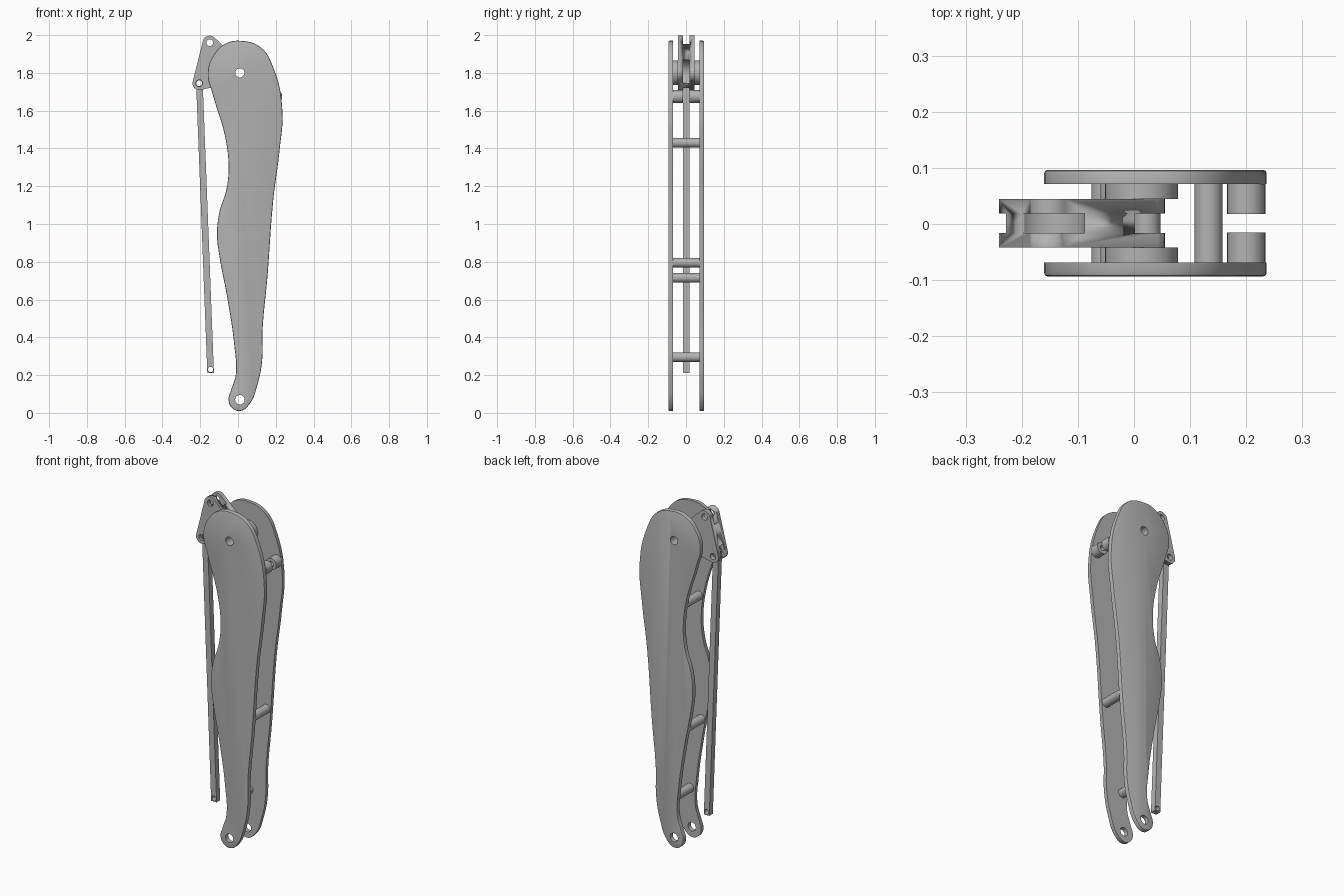
import bpy, bmesh
from math import sin, cos, pi, radians

cube = bpy.data.objects.get("Cube")
if cube:
    bpy.data.objects.remove(cube, do_unlink=True)

grey = bpy.data.materials.new("plain grey")
grey.use_nodes = True
grey.diffuse_color = (0.45, 0.45, 0.45, 1)
grey.node_tree.nodes["Principled BSDF"].inputs["Base Color"].default_value = (0.45, 0.45, 0.45, 1)


def arc(x, z, r, start=0, end=360, n=32):
    """Points on an arc; a full circle leaves out the repeated point."""
    steps = n if end - start == 360 else n - 1
    return [(x + r * cos(radians(start + (end - start) * i / steps)),
             z + r * sin(radians(start + (end - start) * i / steps))) for i in range(n)]


def slab(name, outline, y0, y1, holes=(), smooth=False, round_y=None):
    """Extrude an XZ outline with round holes from y0 to y1."""
    cu = bpy.data.curves.new(name, 'CURVE')
    cu.dimensions, cu.fill_mode, cu.resolution_u = '2D', 'BOTH', 6
    cu.extrude = (y1 - y0) / 2
    for i, pts in enumerate([outline] + [arc(*h) for h in holes]):
        if smooth and i == 0:
            sp = cu.splines.new('BEZIER')
            sp.bezier_points.add(len(pts) - 1)
            for bp, (x, z) in zip(sp.bezier_points, pts):
                bp.co = (x, z, 0)
                bp.handle_left_type = bp.handle_right_type = 'AUTO'
        else:
            sp = cu.splines.new('POLY')
            sp.points.add(len(pts) - 1)
            for p, (x, z) in zip(sp.points, pts):
                p.co = (x, z, 0, 1)
        sp.use_cyclic_u = True
    ob = bpy.data.objects.new(name, cu)
    bpy.context.collection.objects.link(ob)
    ob.rotation_euler.x = pi / 2
    ob.location.y = (y0 + y1) / 2
    bpy.ops.object.select_all(action='DESELECT')
    ob.select_set(True)
    bpy.context.view_layer.objects.active = ob
    bpy.ops.object.convert(target='MESH')
    ob = bpy.context.view_layer.objects.active
    bpy.ops.object.transform_apply(location=True, rotation=True, scale=True)
    bm = bmesh.new()
    bm.from_mesh(ob.data)
    bmesh.ops.remove_doubles(bm, verts=bm.verts, dist=0.0002)
    caps = [e for e in bm.edges if abs(e.verts[0].co.y - e.verts[1].co.y) < 1e-5]
    bmesh.ops.dissolve_limit(bm, angle_limit=0.02, verts=[], edges=caps)
    bmesh.ops.recalc_face_normals(bm, faces=bm.faces)
    if round_y is not None:
        def on_rim(e):
            near_hole = any((v.co.x - x) ** 2 + (v.co.z - z) ** 2 < (r * 1.2) ** 2
                            for v in e.verts for x, z, r in holes)
            return (all(abs(v.co.y - round_y) < 1e-4 for v in e.verts)
                    and not near_hole and e.calc_face_angle(0) > 1)
        bmesh.ops.bevel(bm, geom=[e for e in bm.edges if on_rim(e)], offset=0.006,
                        segments=2, profile=0.5, affect='EDGES')
    bm.to_mesh(ob.data)
    bm.free()
    ob.name = name
    ob.data.materials.clear()
    ob.data.materials.append(grey)
    bpy.ops.object.shade_smooth_by_angle(angle=radians(30))
    return ob


MID = 0.0015            # centre of the thickness
INNER, OUTER = 0.07, 0.095
PIVOT = (0.01, 1.8)
TOP = (-0.15, 1.96)
LEFT = (-0.205, 1.745)
FOOT = (-0.145, 0.23)

# Two matching side plates
profile = [(0.01, 1.97), (0.12, 1.935), (0.19, 1.82), (0.235, 1.6), (0.22, 1.39),
           (0.187, 1.13), (0.155, 0.71), (0.13, 0.44), (0.128, 0.28), (0.103, 0.15),
           (0.06, 0.045), (0.01, 0.01), (-0.035, 0.03), (-0.05, 0.07), (-0.035, 0.125),
           (-0.012, 0.2), (-0.02, 0.36), (-0.055, 0.6), (-0.1, 0.84), (-0.111, 0.94),
           (-0.098, 1.065), (-0.062, 1.18), (-0.05, 1.31), (-0.07, 1.47),
           (-0.135, 1.69), (-0.16, 1.8), (-0.125, 1.9), (-0.065, 1.955)]
plate_holes = [(*PIVOT, 0.024), (0.01, 0.07, 0.025)]
for side, label in ((-1, "front"), (1, "back")):
    ys = sorted((MID + side * INNER, MID + side * OUTER))
    slab(label + "_plate", profile, *ys, plate_holes, True, MID + side * OUTER)
    # Pivot boss and short hollow stud on the inside of each plate
    ys = sorted((MID + side * 0.0435, MID + side * INNER))
    slab(label + "_pivot_boss", arc(0.013, 1.8, 0.065), *ys, [(*PIVOT, 0.024)])
    ys = sorted((MID + side * 0.0165, MID + side * INNER))
    slab(label + "_stud", arc(0.2, 1.675, 0.034), *ys, [(0.2, 1.675, 0.015)])

# Spacer pins between the plates
for i, (x, z) in enumerate([(-0.035, 1.43), (0.133, 0.795), (-0.051, 0.715), (0.022, 0.295)]):
    slab(f"spacer_pin_{i + 1}", arc(x, z, 0.025), MID - INNER, MID + INNER)

# Three-cornered crank with a slot at each corner
crank_outline = (arc(*PIVOT, 0.045, -75.6, 45, 14) + arc(*TOP, 0.037, 45, 165.6, 12)
                 + arc(*LEFT, 0.036, 165.6, 284.4, 12))
crank = slab("crank", crank_outline, MID - 0.0435, MID + 0.0435,
             [(*PIVOT, 0.024), (*TOP, 0.018), (*LEFT, 0.018)])
for corner, r in ((PIVOT, 0.07), (TOP, 0.063), (LEFT, 0.06)):
    cutter = slab("slot_cutter", arc(*corner, r), MID - 0.0175, MID + 0.0175)
    cutter.hide_render = True
    cut = crank.modifiers.new("slot", 'BOOLEAN')
    cut.object, cut.solver, cut.operation = cutter, 'EXACT', 'DIFFERENCE'
    bpy.context.view_layer.objects.active = crank
    bpy.ops.object.modifier_apply(modifier=cut.name)
    bpy.data.objects.remove(cutter, do_unlink=True)

# Long push rod hanging from the crank
h, end = 0.0175, 0.018
rod_outline = [(LEFT[0] - h, LEFT[1] + end), (FOOT[0] - h, FOOT[1] - end),
               (FOOT[0] + h, FOOT[1] - end), (LEFT[0] + h, LEFT[1] + end)]
slab("push_rod", rod_outline, MID - 0.0165, MID + 0.0165, [(*LEFT, 0.015), (*FOOT, 0.014)])
